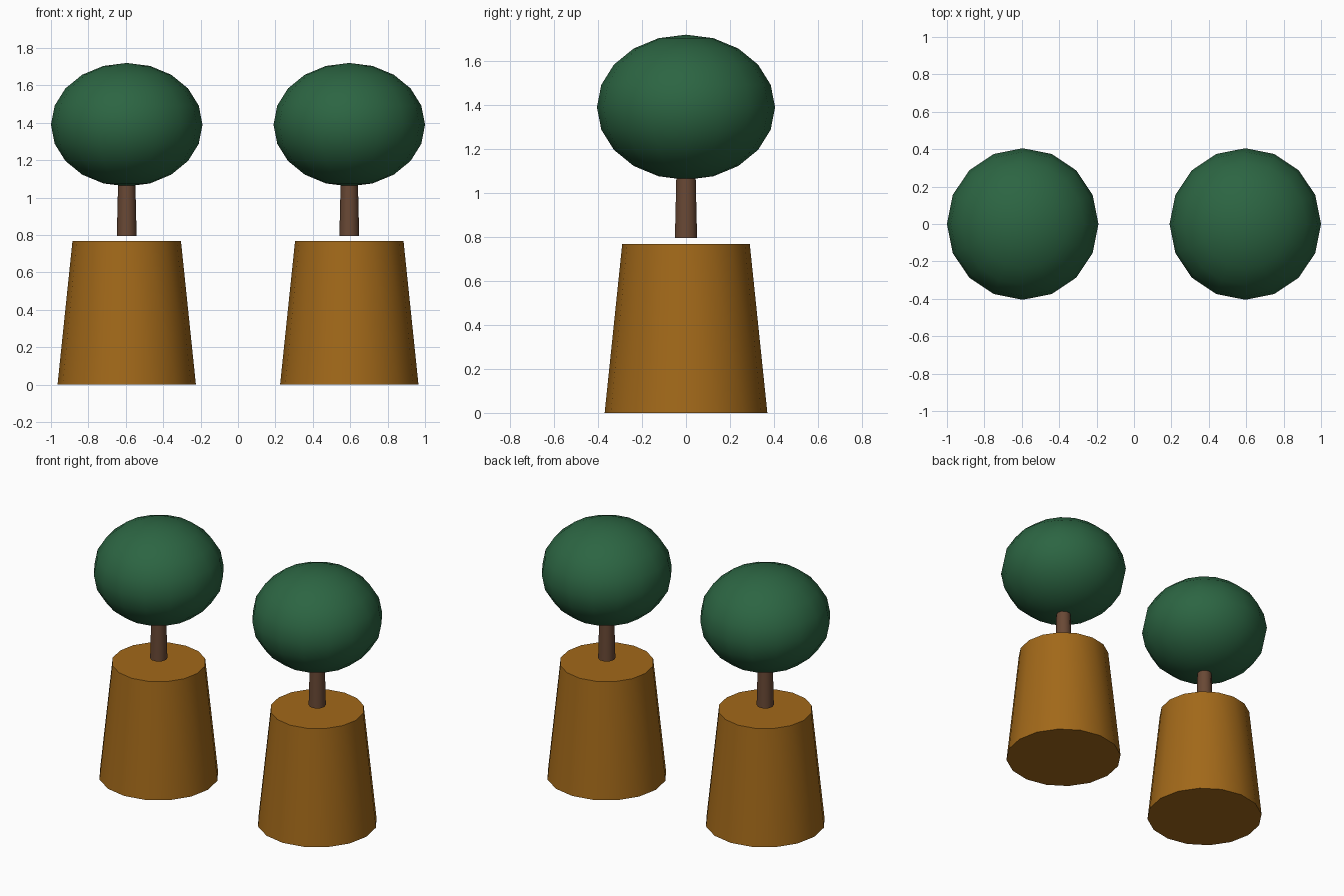
import bpy

if "Cube" in bpy.data.objects:
    bpy.data.objects.remove(bpy.data.objects["Cube"])


def material(name, rgb):
    m = bpy.data.materials.new(name)
    m.diffuse_color = (*rgb, 1)
    m.use_nodes = True
    m.node_tree.nodes["Principled BSDF"].inputs["Base Color"].default_value = m.diffuse_color
    return m


POT = material("pot_brown", (0.36, 0.14, 0.01))
BARK = material("bark", (0.14, 0.065, 0.035))
LEAF = material("leaf_green", (0.025, 0.13, 0.055))


def finish(name, mat):
    ob = bpy.context.object
    ob.name = name
    ob.data.materials.append(mat)
    return ob


def cone(name, mat, x, sides, r0, r1, z0, z1):
    """Tapered closed cylinder with a vertex on the +x axis."""
    bpy.ops.mesh.primitive_cone_add(vertices=sides, radius1=r0, radius2=r1,
                                    depth=z1 - z0, location=(x, 0, (z0 + z1) / 2),
                                    rotation=(0, 0, 1.5707963))
    bpy.ops.object.transform_apply(location=False, rotation=True, scale=False)
    bpy.ops.object.shade_smooth_by_angle(angle=0.8)
    return finish(name, mat)


for side, x in (("left", -0.595), ("right", 0.595)):
    # Tapered planter
    cone(f"{side}_pot", POT, x, 16, 0.37, 0.29, 0, 0.768)
    # Trunk, floating just above the planter and running into the crown
    cone(f"{side}_trunk", BARK, x, 10, 0.053, 0.042, 0.795, 1.25)
    # Flattened round crown
    bpy.ops.mesh.primitive_uv_sphere_add(segments=16, ring_count=10, radius=1,
                                         location=(x, 0, 1.39))
    crown = finish(f"{side}_crown", LEAF)
    crown.scale = (0.405, 0.405, 0.33)
    bpy.ops.object.transform_apply(location=False, rotation=False, scale=True)
    bpy.ops.object.shade_smooth()
